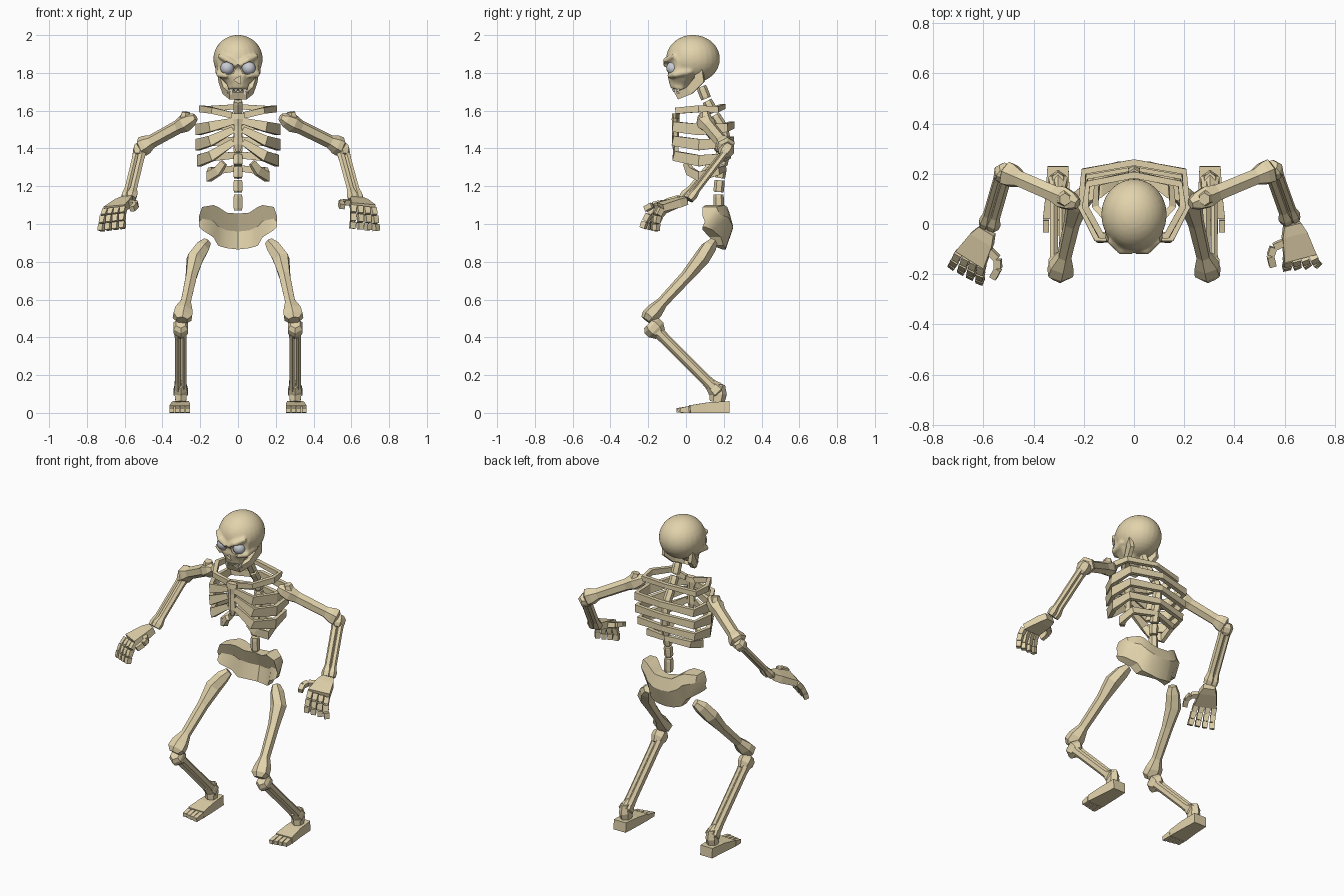
import bpy, bmesh, math
from mathutils import Vector as V

if "Cube" in bpy.data.objects:
    bpy.data.objects.remove(bpy.data.objects["Cube"])


def material(name, rgb):
    m = bpy.data.materials.new(name)
    m.diffuse_color = (*rgb, 1)
    m.use_nodes = True
    m.node_tree.nodes["Principled BSDF"].inputs["Base Color"].default_value = m.diffuse_color
    return m


BONE = material("bone", (0.76, 0.65, 0.41))
EYE = material("eye_grey", (0.58, 0.6, 0.66))
TOOTH = material("tooth", (0.85, 0.8, 0.65))


def finish(name, bm, mat=BONE):
    bmesh.ops.recalc_face_normals(bm, faces=bm.faces)
    me = bpy.data.meshes.new(name)
    bm.to_mesh(me)
    bm.free()
    ob = bpy.data.objects.new(name, me)
    me.materials.append(mat)
    bpy.context.collection.objects.link(ob)
    return ob


def select(*obs):
    bpy.ops.object.select_all(action='DESELECT')
    for ob in obs:
        ob.select_set(True)
    bpy.context.view_layer.objects.active = obs[0]


def smooth(ob, deg=40):
    select(ob)
    bpy.ops.object.shade_smooth_by_angle(angle=math.radians(deg))


def tube(name, pts, radii, sides=4, ref=(0, 1, 0), mat=BONE):
    """Loft an n-sided section along a path; radii are (across, along ref)."""
    pts = [V(p) for p in pts]
    bm, rings, k = bmesh.new(), [], 1 / math.cos(math.pi / sides)
    for i, p in enumerate(pts):
        d = (pts[min(i + 1, len(pts) - 1)] - pts[max(i - 1, 0)]).normalized()
        side = d.cross(V(ref)).normalized()
        up = side.cross(d)
        a, b = radii[i] if isinstance(radii, list) else radii
        angles = [(j + 0.5) * math.tau / sides for j in range(sides)]
        rings.append([bm.verts.new(p + side * a * k * math.cos(t) + up * b * k * math.sin(t)) for t in angles])
    for r, q in zip(rings, rings[1:]):
        for j in range(sides):
            n = (j + 1) % sides
            bm.faces.new((r[j], r[n], q[n], q[j]))
    bm.faces.new(rings[0])
    bm.faces.new(rings[-1])
    return finish(name, bm, mat)


def ball(name, loc, size, mat=BONE, u=24, v=16):
    bm = bmesh.new()
    bmesh.ops.create_uvsphere(bm, u_segments=u, v_segments=v, radius=1)
    for w in bm.verts:
        w.co = V((w.co.x * size[0], w.co.y * size[1], w.co.z * size[2])) + V(loc)
    return finish(name, bm, mat)


def apply(ob, kind, **props):
    m = ob.modifiers.new("step", kind)
    for key, val in props.items():
        setattr(m, key, val)
    select(ob)
    bpy.ops.object.modifier_apply(modifier=m.name)


def cut(ob, other):
    apply(ob, 'BOOLEAN', object=other, operation='DIFFERENCE', solver='EXACT')
    bpy.data.objects.remove(other)


def bone(name, p, q, profile, sides=6, ref=(0, 1, 0), flat=1):
    p, q = V(p), V(q)
    return tube(name, [p.lerp(q, t) for t, r in profile], [(r, r * flat) for t, r in profile], sides, ref)


# Skull: cranium, face, brows and cheekbones fused into one smooth surface
face = [(1.91, .1, -.08, .08), (1.865, .113, -.1, .08), (1.83, .108, -.1, .08), (1.795, .108, -.096, .06),
        (1.765, .08, -.1, .04), (1.738, .056, -.09, .02), (1.71, .052, -.08, 0)]
parts = [ball("skull", (0, 0.037, 1.874), (0.131, 0.143, 0.127)),
         tube("face", [(0, (f + b) / 2, z) for z, w, f, b in face],
              [(w, (b - f) / 2) for z, w, f, b in face], 8)]
for s in (-1, 1):
    parts.append(tube("brow", [(s * .005, -.103, 1.838), (s * .05, -.104, 1.866), (s * .1, -.062, 1.892)],
                      [(.015, .016), (.017, .018), (.012, .014)], 6))
    parts.append(tube("cheekbone", [(s * .055, -.09, 1.785), (s * .1, -.06, 1.79), (s * .112, .03, 1.81)],
                      [(.014, .014), (.014, .015), (.01, .014)], 6, (0, 0, 1)))
skull = parts[0]
select(*parts)
bpy.ops.object.join()
apply(skull, 'REMESH', mode='VOXEL', voxel_size=.008)
apply(skull, 'SMOOTH', factor=.5, iterations=5)
# Slanted eye sockets and nose opening
for s in (-1, 1):
    cut(skull, tube("socket", [(s * .06, -.15, 1.825), (s * .054, -.065, 1.825)],
                    [(.043, .032), (.038, .028)], 8, (-s * .45, 0, 1)))
cut(skull, tube("nose", [(0, -.14, 1.762), (0, -.075, 1.762)], (.012, .012), 3, (0, 0, 1)))
smooth(skull)

for s in (-1, 1):
    smooth(ball("eye", (s * .057, -.068, 1.825), (.036, .036, .036), EYE, 16, 12))
    # Teeth
    for x, z, h in ((.012, 1.715, -.016), (.036, 1.715, -.03), (.024, 1.69, .014), (.046, 1.692, .026)):
        y = -.07 + x * .4 + (.012 if h > 0 else 0)
        tube("tooth", [(s * x, y, z), (s * x, y, z + h)], [(.01, .009), (.003, .003)], 4, mat=TOOTH)

# Jaw: U-shaped band
half = [(.094, .07, 1.82), (.088, .072, 1.765), (.068, .02, 1.708), (.038, -.04, 1.683)]
jaw = half + [(-x, y, z) for x, y, z in reversed(half)]
jr = [(.01, .018), (.012, .028), (.013, .022), (.015, .02)]
tube("jaw", jaw, jr + jr[::-1], 4, (0, -.5, 1))

# Spine: separate vertebrae along a curve
spine = [V(p) for p in ((0, .08, 1.73), (0, .11, 1.655), (0, .15, 1.58), (0, .195, 1.51), (0, .21, 1.44),
                        (0, .205, 1.37), (0, .19, 1.305), (0, .178, 1.235), (0, .172, 1.16), (0, .175, 1.06))]
for a, b in zip(spine, spine[1:]):
    tube("vertebra", [a.lerp(b, t) for t in (.04, .2, .75, .88)],
         [(.021, .022), (.023, .024), (.023, .024), (.021, .022)], 6)

# Ribs: back z, back y, outer x, outer z, corner z, front end (x, y, z), half heights front and back
ribs = [(1.622, .195, .195, 1.61, 1.6, (.03, -.045, 1.575), .018, .016),
        (1.525, .245, .212, 1.5, 1.515, (.025, -.06, 1.545), .03, .023),
        (1.445, .24, .212, 1.42, 1.44, (.025, -.06, 1.5), .03, .023),
        (1.365, .225, .205, 1.335, 1.36, (.025, -.055, 1.435), .03, .022),
        (1.295, .2, .155, 1.25, 1.28, (.075, .0, 1.325), .026, .02)]
for i, (zb, yb, xo, zo, zc, end, h, hb) in enumerate(ribs):
    yc = end[1] + (.0 if i < 4 else .02)
    half = [end, (xo * .68, yc, zc), (xo, .07, zo), (xo * .94, yb - .035, zb - .015)]
    path = half + [(0, yb, zb)] + [(-x, y, z) for x, y, z in reversed(half)]
    r = [(.01, .017), (.013, h * .9), (.013, h), (.013, hb)]
    tube("rib", path, r + [(.013, hb * .8)] + r[::-1], 4, (0, 0, 1))

# Breastbone
tube("breastbone", [(0, -.055, z) for z in (1.585, 1.555, 1.52, 1.42, 1.38)],
     [(.036, .016), (.036, .018), (.02, .016), (.024, .016), (.01, .01)], 6)

# Pelvis: bowl open to the front; columns are x, top, bottom, front, back
cols = [(0, 1.055, .865, .205, .25), (.06, 1.06, .872, .185, .25), (.105, 1.09, .885, .155, .238),
        (.13, 1.1, .93, .135, .225), (.19, 1.09, .968, .098, .18), (.207, 1.04, .985, .09, .14)]
cols = [(-x, *c) for x, *c in reversed(cols[1:])] + cols
bm = bmesh.new()
rows = []
for x, t, b, f, k in cols:
    m = (t + b) / 2
    prof = [(f - .03, t), (f + .01, m), (f - .01, b), (k - .04, b), (k, m + .02), (k - .02, t)]
    rows.append([bm.verts.new((x, max(y, .088), z)) for y, z in prof])
for r, q in zip(rows, rows[1:]):
    for j in range(6):
        bm.faces.new((r[j], r[j - 1], q[j - 1], q[j]))
bm.faces.new(rows[0])
bm.faces.new(rows[-1])
smooth(finish("pelvis", bm), 28)

# Legs and feet
for s in (-1, 1):
    thigh = [(.165, .145, .905, .022), (.19, .12, .875, .036), (.228, .08, .815, .042), (.247, .005, .725, .029),
             (.277, -.125, .585, .026), (.289, -.165, .54, .046), (.294, -.195, .51, .05), (.297, -.21, .49, .028)]
    tube("thigh_bone", [(s * x, y, z) for x, y, z, r in thigh],
         [(r, min(r, .038)) for x, y, z, r in thigh], 6)
    knee, ankle = V((s * .303, -.195, .475)), V((s * .303, .175, .105))
    bone("shin_top", knee, knee.lerp(ankle, .16), [(0, .026), (.25, .038), (.6, .038), (1, .024)], flat=1.25)
    bone("shin_bottom", knee.lerp(ankle, .87), ankle, [(0, .024), (.5, .034), (.9, .038), (1, .03)], flat=1.1)
    tube("ankle", [(s * .303, .172, .15), (s * .303, .17, .1), (s * .303, .165, .058)],
         [(.022, .03), (.032, .04), (.028, .034)], 6)
    for dx, r in ((-.015, .016), (.017, .013)):
        off = V((dx, 0, 0))
        bone("shin_bone", knee.lerp(ankle, .08) + off, knee.lerp(ankle, .95) + off,
             [(0, r * 1.2), (.15, r), (.85, r), (1, r * 1.2)], flat=1.6)
    # Wedge foot with four toes
    tube("foot", [(s * .303, .23, .031), (s * .304, .12, .028), (s * .308, .02, .02)],
         [(.042, .031), (.048, .028), (.055, .02)], 4, (0, 0, 1))
    for i in range(4):
        x = s * (.308 + (i - 1.5) * .028)
        tube("toe", [(x, .016, .018), (x, -.05 + i * .006, .013)], [(.012, .018), (.012, .012)], 4, (0, 0, 1))


def hand(wrist, knuckle, across, d1, d2):
    wrist, knuckle = V(wrist), V(knuckle)
    across, d1, d2 = V(across).normalized(), V(d1).normalized(), V(d2).normalized()
    d = (knuckle - wrist).normalized()
    n = d.cross(across)
    tube("palm", [wrist, wrist.lerp(knuckle, .3), knuckle], [(.034, .02), (.05, .022), (.066, .018)], 4, n)
    for i in range(4):
        k = i - 1.5
        p = knuckle + across * k * .035
        for dirn, length in ((d1, .045), (d1 * .4 + d2 * .6, .045), (d2, .04)):
            q = p + (dirn + across * k * .06).normalized() * length
            tube("finger", [p.lerp(q, .04), p.lerp(q, .94)], [(.016, .015), (.014, .014)], 4, n)
            p = q
    # Thumb
    p = wrist.lerp(knuckle, .5) + across * .05
    for step in (across * .045 + d * .015, across * .02 + d * .035, d * .04 + d1 * .01):
        tube("thumb", [p, p.lerp(p + step, .93)], (.014, .014), 4, n)
        p = p + step


# Arms: shoulder, elbow, wrist differ a little per side
arms = [((.225, .08, 1.565), (.55, .215, 1.405), (.625, .015, 1.13)),
        ((-.225, .08, 1.565), (-.515, .205, 1.405), (-.58, -.01, 1.135))]
for sh, el, wr in arms:
    s = 1 if sh[0] > 0 else -1
    sh, el, wr = V(sh), V(el), V(wr)
    bone("upper_arm", sh, el, [(0, .018), (.08, .034), (.2, .042), (.32, .032), (.8, .031), (.9, .044),
                               (.97, .046), (1, .03)], ref=(0, 0, 1))
    tube("shoulder_knob", [sh.lerp(el, .2), sh.lerp(el, .14) + V((s * .01, 0, .05))], [(.034, .034), (.02, .022)], 6)
    out = V((s, .25, 0)).normalized()
    start = el + V((0, .01, .0))
    bone("elbow", start + (el - wr) * .04, start.lerp(wr, .16), [(0, .024), (.3, .036), (.7, .034), (1, .022)])
    for k, r in ((-.015, .018), (.018, .015)):
        bone("forearm_bone", start.lerp(wr, .06) + out * k, wr + out * k,
             [(0, r * 1.2), (.15, r), (.8, r), (.92, r * 1.5), (1, r * 1.3)])

hand((.63, .0, 1.125), (.662, -.135, 1.09), (-1, -.12, .12), (.1, -.45, -.85), (0, -.02, -1))
hand((-.585, -.025, 1.13), (-.652, -.14, 1.08), (.87, -.48, .1), (-.2, -.6, -.7), (-.05, -.3, -1))
